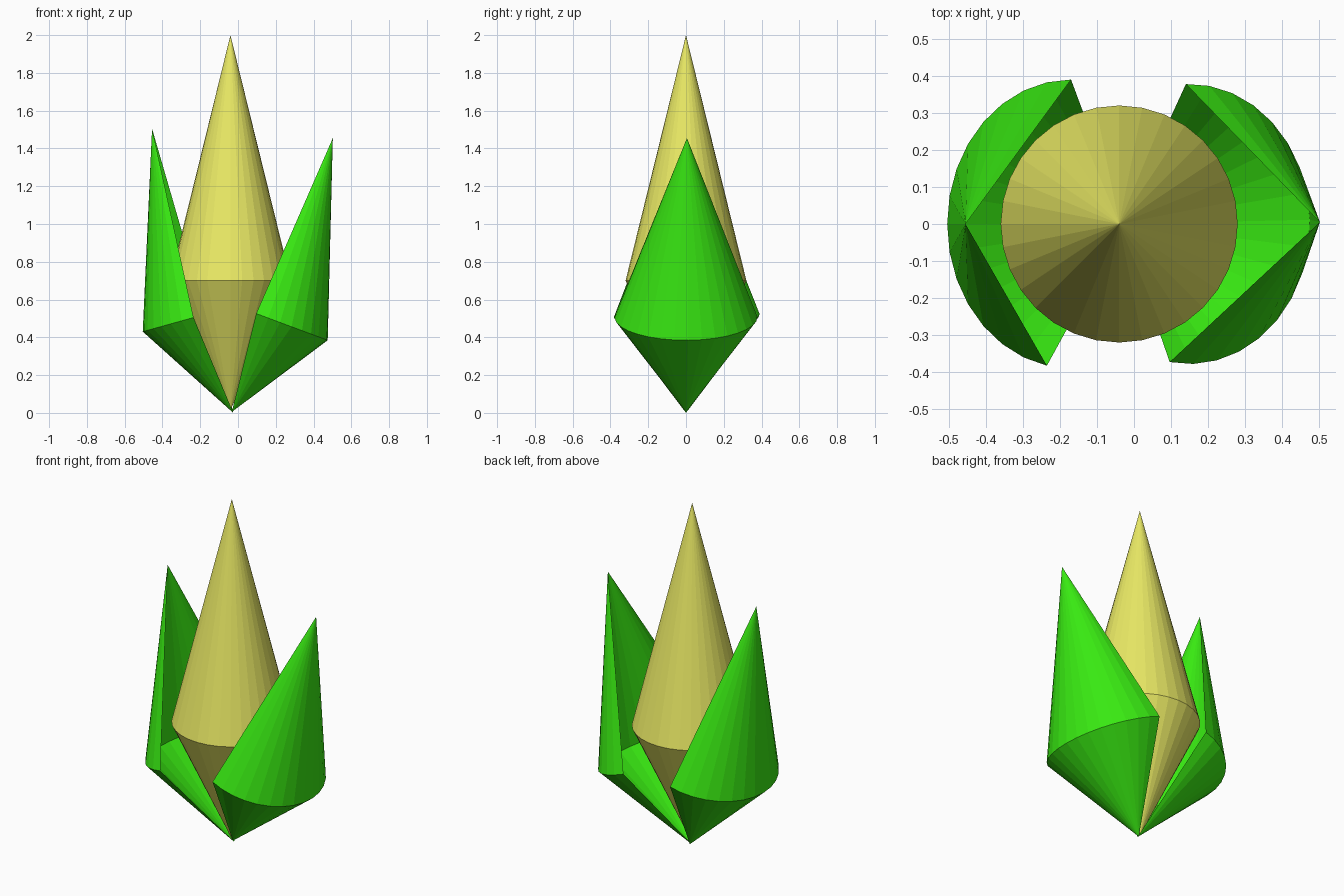
import bpy
from math import radians, sin, cos
from mathutils import Vector

if "Cube" in bpy.data.objects:
    bpy.data.objects.remove(bpy.data.objects["Cube"])


def material(name, color):
    m = bpy.data.materials.new(name)
    m.diffuse_color = (*color, 1)
    m.use_nodes = True
    m.node_tree.nodes["Principled BSDF"].inputs["Base Color"].default_value = m.diffuse_color
    return m


green = material("leaf_green", (0.04, 0.82, 0.006))
yellow = material("bud_yellow", (0.82, 0.82, 0.13))


def double_cone(name, mat, base, tip, center, u, v, start, segs, closed=False):
    """Two cones sharing one elliptical ring; an open arc gives a leaf shell."""
    step = 360 / 32
    count = segs if closed else segs + 1
    ring = []
    for i in range(count):
        t = radians(start + step * i)
        ring.append(Vector(center) + u * cos(t) + v * sin(t))
    verts = [Vector(base), Vector(tip)] + ring
    faces = []
    for i in range(segs):
        a, b = 2 + i, 2 + (i + 1) % count
        faces += [(a, b, 1), (b, a, 0)]
    mesh = bpy.data.meshes.new(name)
    mesh.from_pydata(verts, [], faces)
    mesh.materials.append(mat)
    obj = bpy.data.objects.new(name, mesh)
    bpy.context.collection.objects.link(obj)
    return obj


def leaf(name, side, base, tip, center, tilt, depth, width, start, segs):
    # Ring plane tilts outward; u points away from the bud
    t = radians(tilt)
    u = Vector((side * cos(t), 0, -sin(t))) * depth
    v = Vector((0, side, 0)) * width
    double_cone(name, green, base, tip, center, u, v, start, segs)


# Central bud
double_cone("bud", yellow, (-0.04, 0, 0.015), (-0.04, 0, 2.0), (-0.04, 0, 0.7),
            Vector((0.32, 0, 0)), Vector((0, 0.32, 0)), 0, 32, closed=True)

# Open leaf shells on both sides
leaf("right_leaf", 1, (-0.033, 0, 0.005), (0.502, 0.005, 1.455),
     (0.15, 0, 0.506), 20.5, 0.347, 0.378, -99.5, 17)
leaf("left_leaf", -1, (-0.025, 0, 0.0), (-0.455, 0, 1.505),
     (-0.17, 0, 0.523), 15.5, 0.347, 0.39, -90, 15)
